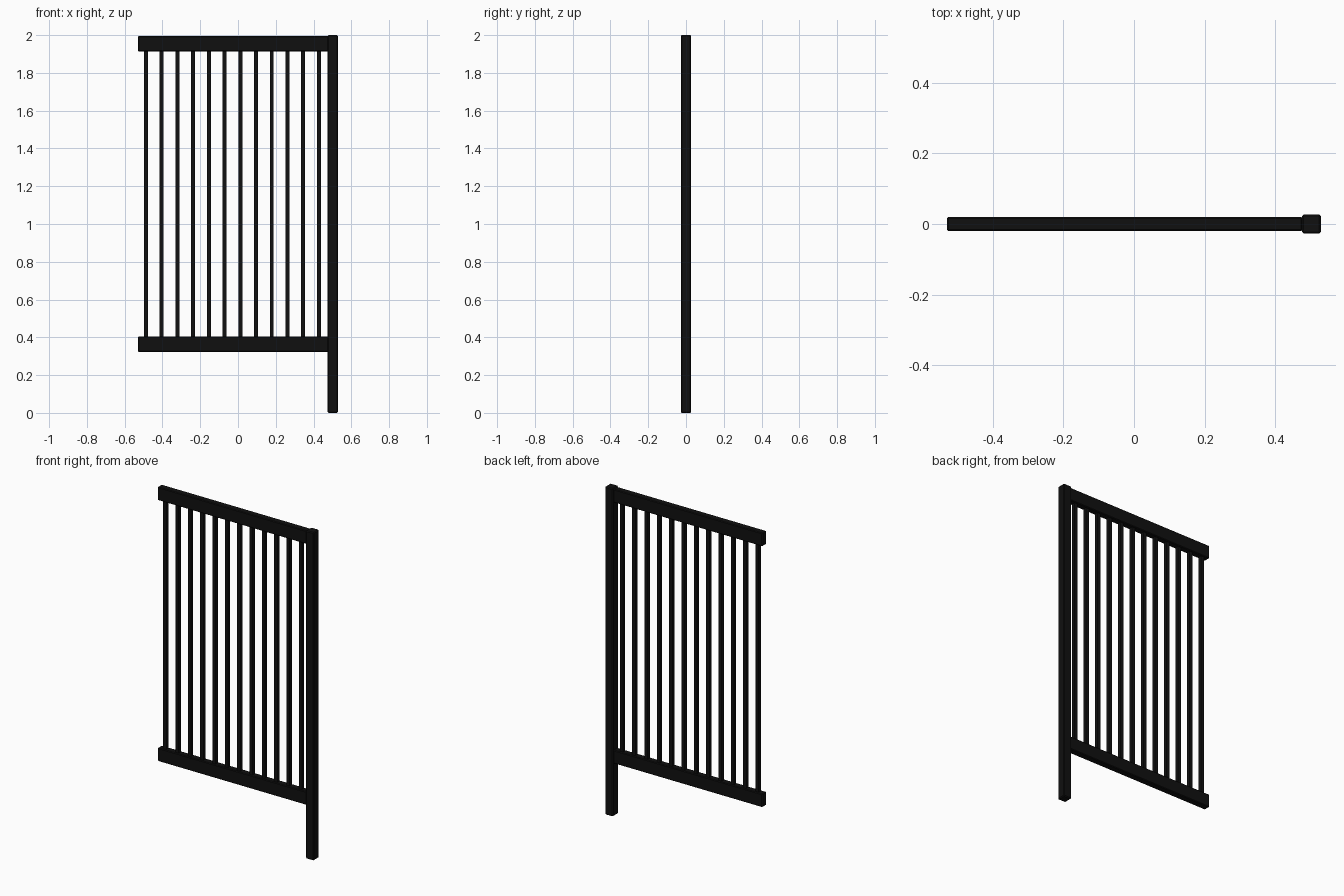
import bpy, bmesh

if "Cube" in bpy.data.objects:
    bpy.data.objects.remove(bpy.data.objects["Cube"])

black = bpy.data.materials.new("black_metal")
black.diffuse_color = (0.005, 0.005, 0.005, 1)
black.use_nodes = True
black.node_tree.nodes["Principled BSDF"].inputs["Base Color"].default_value = black.diffuse_color


def box(name, lo, hi, bevel=0.0):
    """Axis-aligned box between two corners, with optional chamfered edges."""
    bm = bmesh.new()
    bmesh.ops.create_cube(bm, size=1)
    for v in bm.verts:
        v.co = [(lo[i] + hi[i]) / 2 + v.co[i] * (hi[i] - lo[i]) for i in range(3)]
    if bevel:
        bmesh.ops.bevel(bm, geom=bm.edges[:], offset=bevel, segments=1,
                        profile=0.5, affect='EDGES')
    mesh = bpy.data.meshes.new(name)
    bm.to_mesh(mesh)
    bm.free()
    mesh.materials.append(black)
    obj = bpy.data.objects.new(name, mesh)
    bpy.context.collection.objects.link(obj)
    return obj


# Post on the right, reaching the ground
box("post", (0.475, -0.027, 0), (0.529, 0.027, 2.0), 0.005)

# Horizontal rails butting against the post
for name, z0, z1 in (("bottom_rail", 0.323, 0.404), ("top_rail", 1.914, 1.995)):
    box(name, (-0.529, -0.02, z0), (0.477, 0.02, z1), 0.004)

# Twelve thin square bars set into the rails
r = 0.0105
for i in range(12):
    x = -0.487 + i * 0.0832
    box(f"bar_{i + 1}", (x - r, -r, 0.39), (x + r, r, 1.93))
